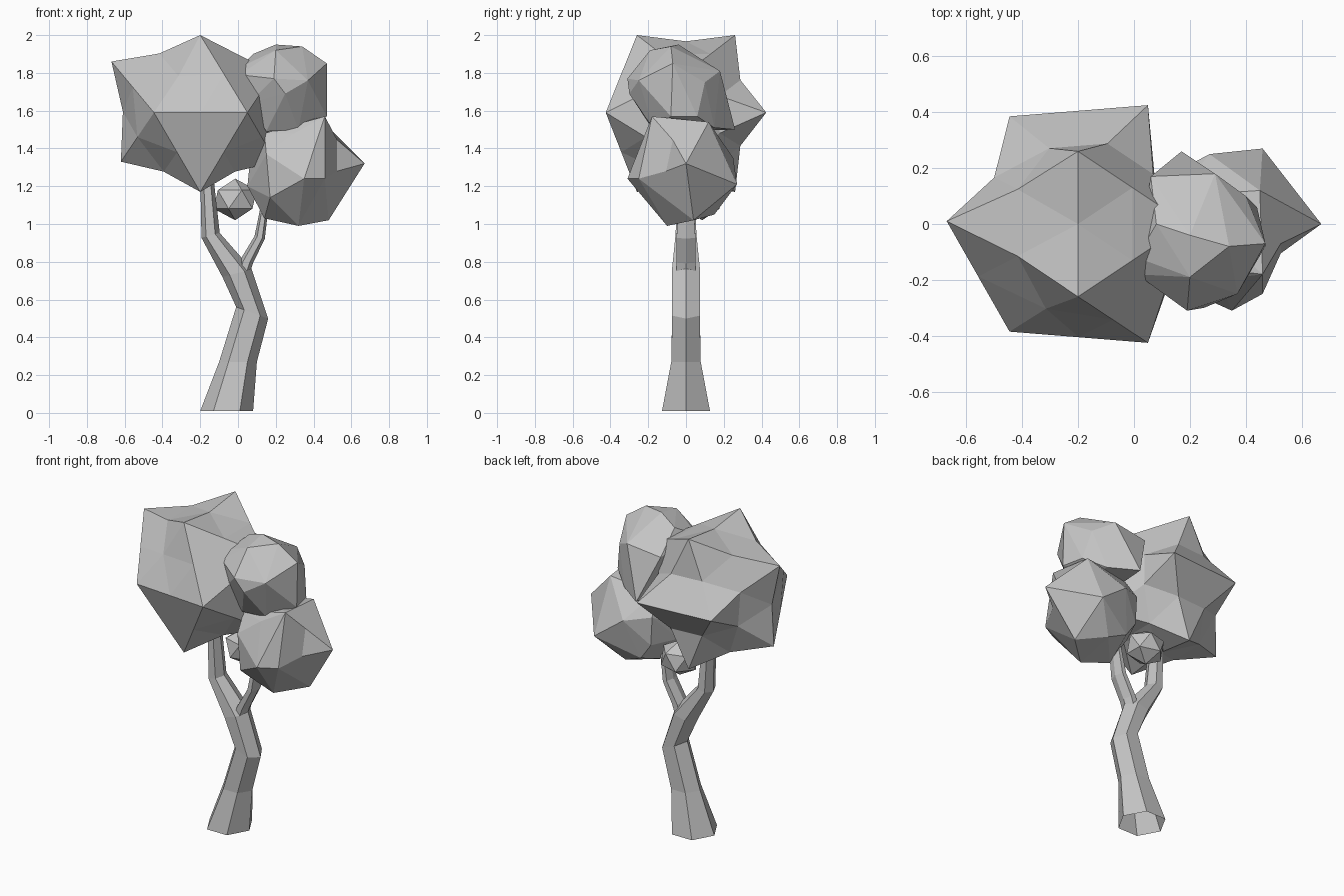
import bpy
import bmesh
from math import cos, sin, pi, radians
from mathutils import Vector

default_cube = bpy.data.objects.get("Cube")
if default_cube:
    bpy.data.objects.remove(default_cube, do_unlink=True)

# One plain material for the whole tree
GREY = (0.55, 0.55, 0.55, 1.0)
grey = bpy.data.materials.new("plain grey")
grey.use_nodes = True
grey.diffuse_color = GREY
grey.node_tree.nodes["Principled BSDF"].inputs["Base Color"].default_value = GREY


def finish(bm, name):
    """Turn a bmesh into a flat shaded object with the shared material."""
    bmesh.ops.recalc_face_normals(bm, faces=bm.faces[:])
    mesh = bpy.data.meshes.new(name)
    bm.to_mesh(mesh)
    bm.free()
    mesh.materials.append(grey)
    obj = bpy.data.objects.new(name, mesh)
    bpy.context.collection.objects.link(obj)
    return obj


def hull(points):
    """Wrap a faceted hull around corner points."""
    bm = bmesh.new()
    for point in points:
        bm.verts.new(point)
    bmesh.ops.convex_hull(bm, input=bm.verts[:])
    loose = [v for v in bm.verts if not v.link_faces]
    bmesh.ops.delete(bm, geom=loose, context="VERTS")
    return bm


def limb(name, rings, sides=6):
    """Skin an open-ended limb through rings of (x, z, half width, half depth, tilt)."""
    bm = bmesh.new()
    loops = []
    for x, z, width, depth, tilt in rings:
        lean = radians(tilt)
        loop = []
        for i in range(sides):
            angle = 2 * pi * i / sides
            across = width * cos(angle)
            along = depth * sin(angle) / sin(pi / 3)
            loop.append(bm.verts.new((x + across * cos(lean), along, z + across * sin(lean))))
        loops.append(loop)
    for low, high in zip(loops, loops[1:]):
        for i in range(sides):
            j = (i + 1) % sides
            bm.faces.new((low[i], low[j], high[j], high[i]))
    return finish(bm, name)


# Trunk bending right, then left into the main fork
limb("trunk", [
    (-0.06, 0.01, 0.14, 0.127, 0),
    (0.0, 0.27, 0.1, 0.078, 0),
    (0.075, 0.53, 0.09, 0.073, -20),
    (-0.005, 0.74, 0.08, 0.075, 15),
    (-0.145, 0.94, 0.05, 0.055, 15),
    (-0.165, 1.25, 0.035, 0.045, 0),
])

# Thin side branch
limb("side_branch", [
    (0.02, 0.72, 0.04, 0.05, 15),
    (0.045, 0.8, 0.035, 0.05, -15),
    (0.115, 0.93, 0.028, 0.05, -15),
    (0.145, 1.12, 0.02, 0.04, 0),
])

# Large crown: stretched twenty-sided ball with sunken edge midpoints
centre = Vector((-0.2, 0, 1.59))
corners = []
for side in (-1, 1):
    corners += [
        (-0.2, 0.26 * side, 2.0),
        (-0.2, 0.26 * side, 1.17),
        (-0.445, 0.385 * side, 1.59),
        (0.05, 0.425 * side, 1.59),
    ]
corners += [(-0.67, 0.01, 1.86), (-0.62, 0, 1.33), (0.19, 0, 1.8), (0.2, 0, 1.33)]
bm = hull(corners)
bmesh.ops.subdivide_edges(bm, edges=bm.edges[:], cuts=1, use_grid_fill=True)
for v in bm.verts:
    if any((v.co - Vector(c)).length < 0.01 for c in corners):
        continue
    x, y, z = v.co
    if 0.15 < y < 0.37:
        v.co = centre.lerp(v.co, 0.84)
    elif abs(z - centre.z) > 0.315 or x < -0.6:
        v.co = centre.lerp(v.co, 0.92)
    elif z > 1.75 and x < -0.25:
        v.co = centre.lerp(v.co, 0.94)
finish(bm, "large_crown")

# Lower side crown, with a dent behind its outer tip
bm = hull([
    (0.67, 0, 1.32), (0.46, -0.18, 1.57), (0.45, 0.12, 1.54),
    (0.46, 0.27, 1.21), (0.48, 0.04, 1.02), (0.32, -0.1, 0.99),
    (0.35, -0.31, 1.24), (0.46, -0.25, 1.24), (0.14, -0.05, 1.03),
    (0.05, 0, 1.2), (0.06, 0.02, 1.3), (0.15, -0.22, 1.37),
    (0.27, 0.25, 1.35), (0.2, 0.17, 1.1), (0.15, 0.1, 1.5),
    (0.3, -0.2, 1.48), (0.17, -0.22, 1.14), (0.32, 0.15, 1.05),
    (0.14, -0.14, 1.48), (0.12, 0.17, 1.38), (0.13, 0.17, 1.2),
])
tip_edges = [e for e in bm.edges
             if max(v.co.x for v in e.verts) > 0.6 and min(v.co.y for v in e.verts) < -0.1]
bmesh.ops.subdivide_edges(bm, edges=tip_edges, cuts=1)
for v in bm.verts:
    if 0.5 < v.co.x < 0.6:
        v.co += Vector((-0.04, 0.02, 0))
finish(bm, "lower_crown")

# Upper side crown
finish(hull([
    (0.2, -0.04, 1.95), (0.34, -0.08, 1.94), (0.29, 0.18, 1.81),
    (0.2, -0.19, 1.92), (0.47, -0.07, 1.85), (0.47, -0.08, 1.57),
    (0.4, 0.1, 1.75), (0.37, -0.25, 1.76), (0.25, -0.3, 1.69),
    (0.19, -0.31, 1.77), (0.01, -0.18, 1.79), (0.01, -0.12, 1.83),
    (0.08, 0, 1.9), (0.06, 0.17, 1.78), (0.17, 0.26, 1.5),
    (0.33, 0.15, 1.51), (0.15, -0.17, 1.49), (0.32, -0.17, 1.5),
    (0.06, 0.1, 1.6), (0.06, -0.2, 1.64), (0.44, 0.06, 1.57),
]), "upper_crown")

# Small leaf cluster tucked behind the fork
bm = bmesh.new()
bmesh.ops.create_icosphere(bm, subdivisions=1, radius=0.11)
bmesh.ops.scale(bm, verts=bm.verts[:], vec=(1.15, 1, 1))
bmesh.ops.translate(bm, verts=bm.verts[:], vec=(-0.015, 0.085, 1.13))
finish(bm, "small_cluster")
